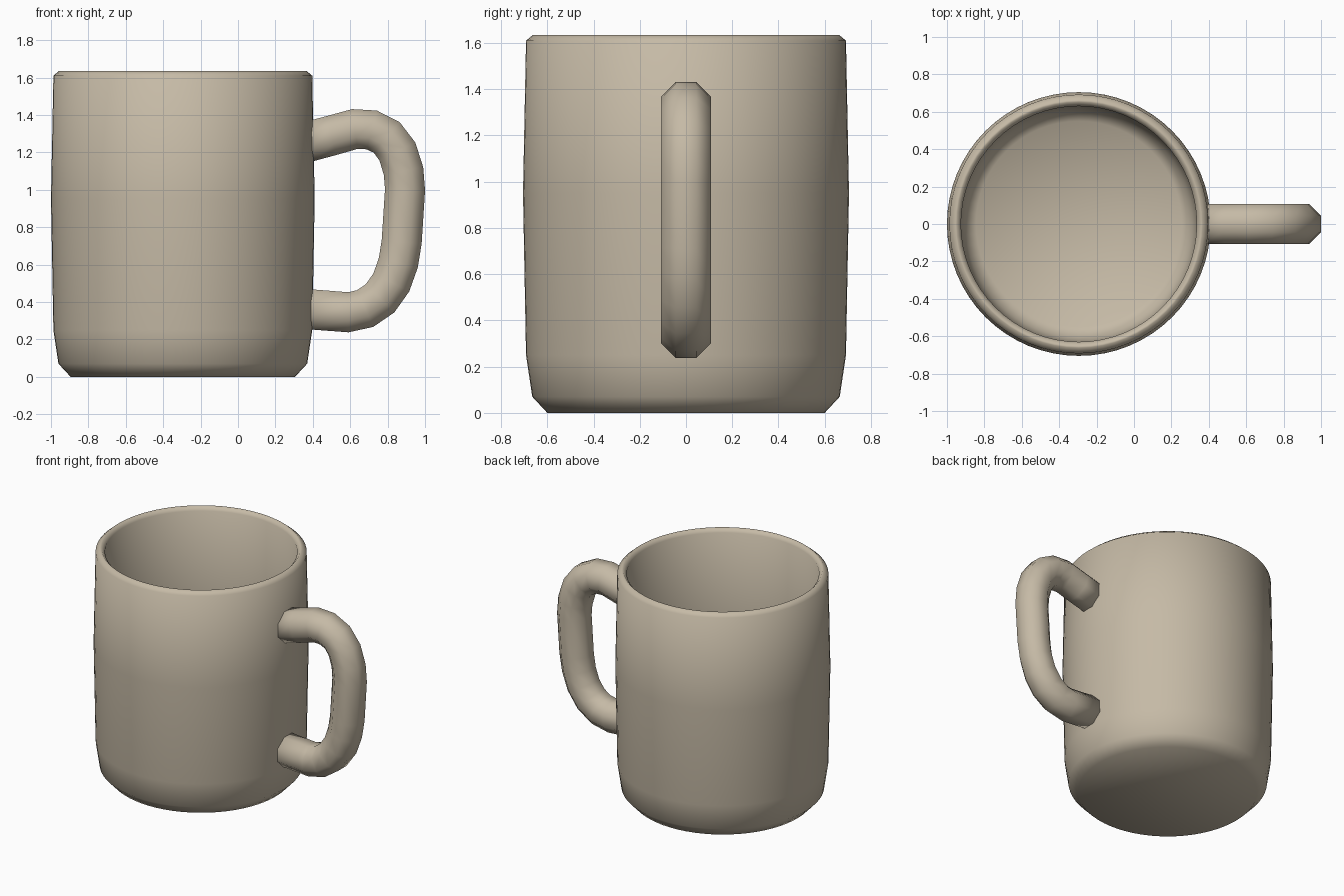
import bpy, bmesh, math
from mathutils import Vector

cube = bpy.data.objects.get("Cube")
if cube:
    bpy.data.objects.remove(cube, do_unlink=True)

CENTRE_X = -0.295
SIDES = 64

# One glazed clay colour for everything
clay = bpy.data.materials.new("warm beige")
clay.use_nodes = True
colour = (0.56, 0.49, 0.38, 1)
clay.diffuse_color = colour
shader = next(n for n in clay.node_tree.nodes if n.type == 'BSDF_PRINCIPLED')
shader.inputs["Base Color"].default_value = colour
shader.inputs["Roughness"].default_value = 0.6


def loft(name, rings):
    """Skin a list of closed rings, cap both ends and shade smooth."""
    bm = bmesh.new()
    loops = [[bm.verts.new(p) for p in ring] for ring in rings]
    for a, b in zip(loops, loops[1:]):
        n = len(a)
        for i in range(n):
            j = (i + 1) % n
            bm.faces.new((a[i], a[j], b[j], b[i]))
    bm.faces.new(loops[0])
    bm.faces.new(loops[-1])
    bmesh.ops.recalc_face_normals(bm, faces=bm.faces)
    for face in bm.faces:
        face.smooth = True
    mesh = bpy.data.meshes.new(name)
    bm.to_mesh(mesh)
    bm.free()
    mesh.materials.append(clay)
    obj = bpy.data.objects.new(name, mesh)
    bpy.context.collection.objects.link(obj)
    return obj


def circle(radius, z):
    steps = [math.tau * i / SIDES for i in range(SIDES)]
    return [(CENTRE_X + radius * math.cos(t), radius * math.sin(t), z) for t in steps]


# Cup: up the outside, over the rim and down the inside (radius, height)
outside = [(0.60, 0), (0.665, 0.07), (0.692, 0.25), (0.705, 0.95), (0.692, 1.61)]
rim = [(0.662, 1.635), (0.652, 1.635)]
inside = [(0.63, 1.61), (0.64, 0.95), (0.63, 0.28), (0.605, 0.13), (0.55, 0.08)]
loft("mug_cup", [circle(r, z) for r, z in outside + rim + inside])

# Handle: octagonal tube swept along a path in the x-z plane
path = [Vector((x, 0, z)) for x, z in (
    (0.37, 1.255), (0.50, 1.29), (0.625, 1.325), (0.715, 1.32), (0.795, 1.28),
    (0.852, 1.205), (0.885, 1.10), (0.893, 1.0), (0.875, 0.72), (0.857, 0.61),
    (0.82, 0.505), (0.76, 0.42), (0.68, 0.365), (0.59, 0.345), (0.37, 0.362))]
TUBE = 0.116
rings = []
for i, point in enumerate(path):
    tangent = (path[min(i + 1, len(path) - 1)] - path[max(i - 1, 0)]).normalized()
    normal = Vector((-tangent.z, 0, tangent.x))
    angles = [math.tau * (k + 0.5) / 8 for k in range(8)]
    rings.append([point + TUBE * (math.cos(t) * normal + math.sin(t) * Vector((0, 1, 0)))
                  for t in angles])
loft("mug_handle", rings)
